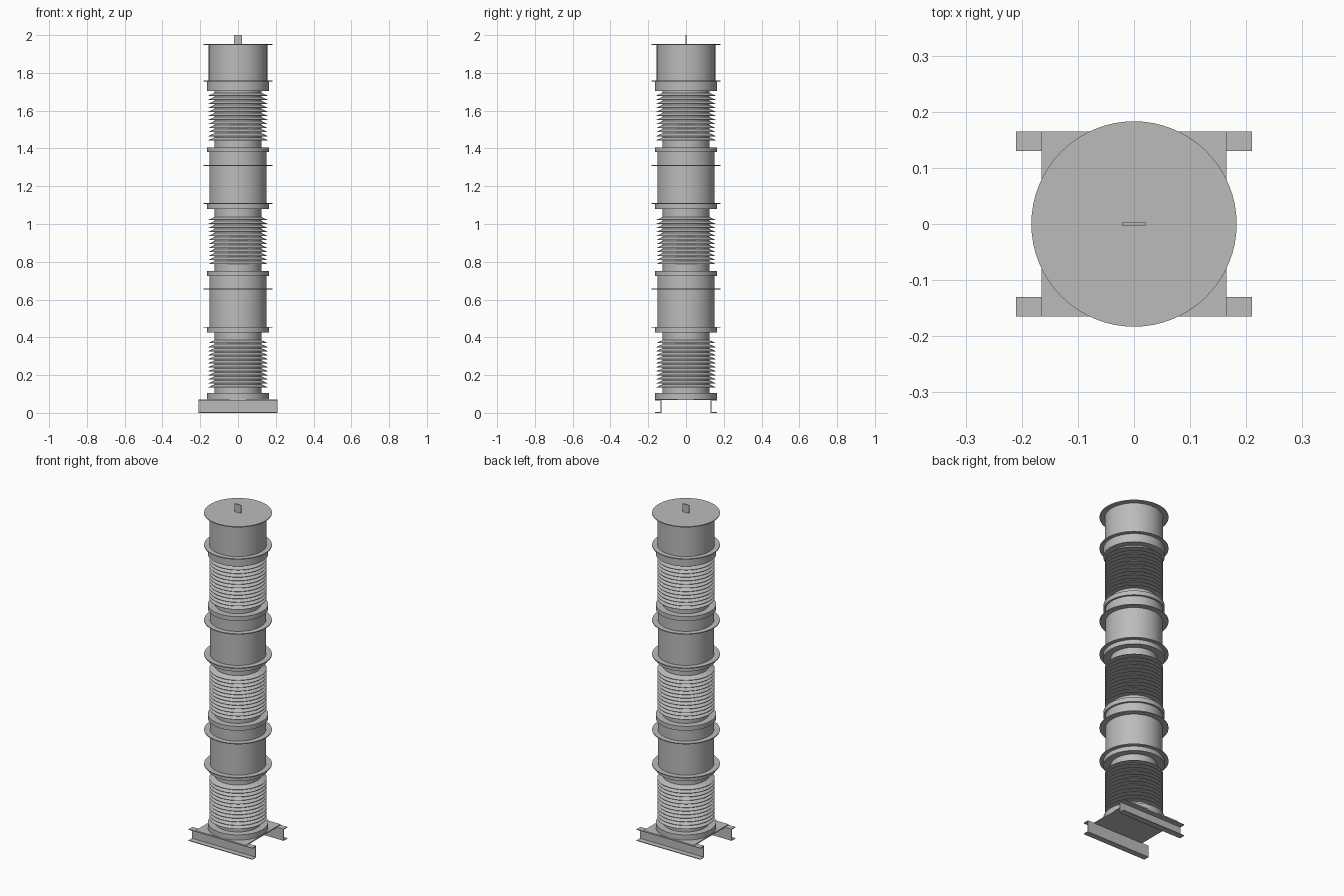
import bpy, bmesh, math

cube = bpy.data.objects.get("Cube")
if cube:
    bpy.data.objects.remove(cube, do_unlink=True)

grey = bpy.data.materials.new("plain grey")
grey.use_nodes = True
COLOUR = (0.5, 0.5, 0.5, 1)
grey.diffuse_color = COLOUR
grey.node_tree.nodes["Principled BSDF"].inputs["Base Color"].default_value = COLOUR

SEGMENTS = 64


def finish(name, bm, smooth=False):
    bmesh.ops.recalc_face_normals(bm, faces=bm.faces)
    mesh = bpy.data.meshes.new(name)
    bm.to_mesh(mesh)
    bm.free()
    mesh.materials.append(grey)
    obj = bpy.data.objects.new(name, mesh)
    bpy.context.collection.objects.link(obj)
    if smooth:
        bpy.ops.object.select_all(action="DESELECT")
        obj.select_set(True)
        bpy.context.view_layer.objects.active = obj
        bpy.ops.object.shade_smooth_by_angle(angle=math.radians(30))
    return obj


def lathe(name, profile):
    """Turn (radius, height) points into a closed solid round z."""
    bm = bmesh.new()
    rings = []
    for r, z in profile:
        rings.append([bm.verts.new((r * math.cos(a), r * math.sin(a), z))
                      for a in (math.tau * i / SEGMENTS for i in range(SEGMENTS))])
    for low, high in zip(rings, rings[1:]):
        for i in range(SEGMENTS):
            j = (i + 1) % SEGMENTS
            bm.faces.new((low[i], low[j], high[j], high[i]))
    bm.faces.new(rings[0][::-1])
    bm.faces.new(rings[-1])
    return finish(name, bm, smooth=True)


def drum(name, radius, bottom, top):
    return lathe(name, [(radius, bottom), (radius, top)])


def box(name, x0, x1, y0, y1, z0, z1):
    bm = bmesh.new()
    bmesh.ops.create_cube(bm, size=1)
    for v in bm.verts:
        v.co = (x1 if v.co.x > 0 else x0, y1 if v.co.y > 0 else y0, z1 if v.co.z > 0 else z0)
    return finish(name, bm)


def insulator(name, bottom, top, first, last, count=12):
    """Core with a stack of sloping sheds that are flat underneath."""
    profile = [(0.125, bottom)]
    pitch = (last - first) / count
    for i in range(count):
        z = first + i * pitch
        profile += [(0.125, z), (0.155, z), (0.155, z + 0.002), (0.125, z + pitch * 0.75)]
    profile.append((0.125, top))
    return lathe(name, profile)


# Base: outward-facing channel beams and the plate across them
WALL = 0.004
for side, sign in (("front", -1), ("back", 1)):
    bm = bmesh.new()
    section = [(0.13, 0), (0.165, 0), (0.165, WALL), (0.13 + WALL, WALL),
               (0.13 + WALL, 0.07 - WALL), (0.165, 0.07 - WALL), (0.165, 0.07), (0.13, 0.07)]
    face = bm.faces.new([bm.verts.new((-0.21, sign * y, z)) for y, z in section])
    ext = bmesh.ops.extrude_face_region(bm, geom=[face])
    moved = [g for g in ext["geom"] if isinstance(g, bmesh.types.BMVert)]
    bmesh.ops.translate(bm, verts=moved, vec=(0.42, 0, 0))
    finish(side + "_base_channel", bm)
box("base_plate", -0.165, 0.165, -0.165, 0.165, 0.068, 0.074)
drum("base_flange", 0.163, 0.074, 0.105)

# Three ribbed insulators
insulator("lower_insulator", 0.105, 0.425, 0.135, 0.39)
insulator("middle_insulator", 0.752, 1.08, 0.787, 1.042)
insulator("upper_insulator", 1.405, 1.705, 1.443, 1.70)

# Two metal drums between the insulators, with end flanges and thin rings
for name, z in (("lower", 0.425), ("upper", 1.079)):
    drum(name + "_drum_bottom_flange", 0.163, z, z + 0.027)
    drum(name + "_drum_bottom_ring", 0.183, z + 0.026, z + 0.031)
    drum(name + "_drum", 0.152, z + 0.027, z + 0.303)
    drum(name + "_drum_middle_ring", 0.183, z + 0.229, z + 0.234)
    drum(name + "_drum_top_flange", 0.163, z + 0.301, z + 0.327)

# Head with its lid and terminal
drum("head_flange", 0.163, 1.705, 1.757)
drum("head_ring", 0.183, 1.755, 1.76)
drum("head_drum", 0.155, 1.757, 1.948)
drum("head_lid", 0.183, 1.947, 1.952)
box("terminal_plate", -0.021, 0.021, -0.003, 0.003, 1.95, 2.0)
